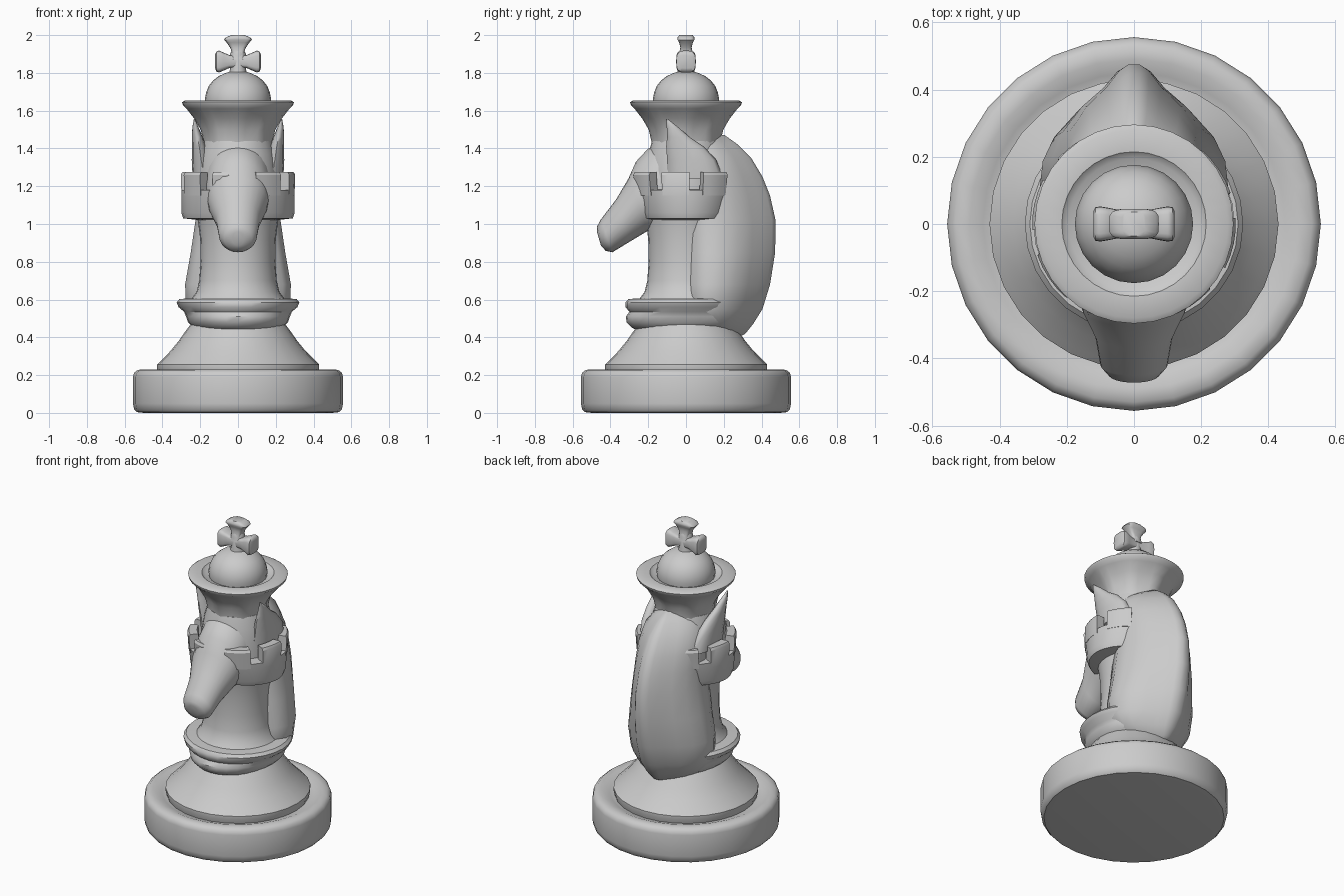
import bpy, bmesh, math
from mathutils import Vector, Matrix

cube = bpy.data.objects.get("Cube")
if cube:
    bpy.data.objects.remove(cube, do_unlink=True)

stone = bpy.data.materials.new("light grey stone")
stone.use_nodes = True
grey = (0.6, 0.6, 0.6, 1)
stone.diffuse_color = grey
stone.node_tree.nodes["Principled BSDF"].inputs["Base Color"].default_value = grey


def loft(name, rings, smooth=40, matrix=Matrix()):
    """Skin a list of equal point rings and cap both ends."""
    bm = bmesh.new()
    rows = [[bm.verts.new(matrix @ Vector(p)) for p in ring] for ring in rings]
    n = len(rows[0])
    for a, b in zip(rows, rows[1:]):
        for i in range(n):
            j = (i + 1) % n
            bm.faces.new((a[i], a[j], b[j], b[i]))
    bm.faces.new(rows[0])
    bm.faces.new(rows[-1])
    bmesh.ops.recalc_face_normals(bm, faces=bm.faces)
    mesh = bpy.data.meshes.new(name)
    bm.to_mesh(mesh)
    bm.free()
    mesh.materials.append(stone)
    obj = bpy.data.objects.new(name, mesh)
    bpy.context.collection.objects.link(obj)
    bpy.ops.object.select_all(action='DESELECT')
    obj.select_set(True)
    bpy.context.view_layer.objects.active = obj
    bpy.ops.object.shade_smooth_by_angle(angle=math.radians(smooth))
    return obj


def oval(rx, ry, z, cx=0, cy=0, n=28, power=1.0, flute=0):
    """Horizontal ring; a low power makes it squarer, flute makes it wavy."""
    pts = []
    for i in range(n):
        a = math.tau * i / n
        c, s = math.cos(a), math.sin(a)
        k = 1 + flute * math.cos(8 * a)
        pts.append((cx + rx * k * math.copysign(abs(c) ** power, c),
                    cy + ry * k * math.copysign(abs(s) ** power, s), z))
    return pts


def lathe(name, profile, n=28, smooth=40):
    return loft(name, [oval(r, r, z, n=n) for r, z in profile], smooth)


# Plinth and flared foot
lathe("base_disc", [(.5, 0), (.535, .004), (.55, .02), (.556, .05), (.556, .19),
                    (.55, .212), (.53, .228), (.49, .23), (.45, .215), (.42, .205)])
lathe("foot", [(.42, .2), (.43, .235), (.43, .255), (.41, .275), (.36, .325),
               (.315, .38), (.28, .43), (.25, .47)])

# Double collar, slightly deeper towards the front
loft("collar", [oval(rx, ry, z) for rx, ry, z in (
    (.2, .24, .43), (.235, .285, .45), (.265, .315, .48), (.275, .318, .51),
    (.285, .3, .535), (.315, .32, .56), (.325, .32, .585), (.31, .305, .603),
    (.22, .22, .608))])

# Neck
lathe("neck", [(.25, .6), (.22, .64), (.205, .7), (.198, .8), (.2, .92),
               (.21, 1.0), (.22, 1.06)])

# Tower ring with merlons
loft("tower_drum", [oval(rx, ry, z) for rx, ry, z in (
    (.2, .19, 1.02), (.29, .235, 1.03), (.3, .25, 1.06), (.3, .28, 1.18),
    (.2, .2, 1.182))], 35)
for k in range(8):
    middle = -11.5 + 45 * k
    rings = []
    for step in range(5):
        a = math.radians(middle - 15 + 7.5 * step)
        c, s = math.cos(a), math.sin(a)
        rings.append([(r * c, r * s * f, z) for r, z, f in (
            (.24, 1.15, .93), (.3, 1.15, .93), (.303, 1.26, .97),
            (.295, 1.275, .97), (.245, 1.275, .97))])
    loft("merlon", rings, 30)

# Core of the skull between tower and crown
lathe("skull_core", [(.22, 1.15), (.215, 1.28), (.2, 1.37), (.18, 1.44)])

# Horse head: stations from muzzle to brow as top point, bottom point, half width
head = []
for ty, tz, by, bz, w in ((-.472, .96, -.45, .885, .03),
                          (-.472, .985, -.425, .858, .075),
                          (-.45, 1.025, -.39, .85, .1),
                          (-.37, 1.13, -.30, .905, .115),
                          (-.305, 1.24, -.2, .965, .155),
                          (-.265, 1.33, -.02, 1.0, .175),
                          (-.2, 1.4, .08, 1.1, .172),
                          (-.1, 1.43, .12, 1.25, .15)):
    top, bottom = Vector((0, ty, tz)), Vector((0, by, bz))
    mid, half = (top + bottom) / 2, (top - bottom) / 2
    head.append([mid + half * math.sin(math.tau * i / 24)
                 + Vector((w * math.cos(math.tau * i / 24), 0, 0)) for i in range(24)])
loft("horse_head", head, 60)

# Mane: lobed cross-section with a narrow ridge along the back
half_section = ((.5, .0), (.85, .08), (1, .25), (.97, .42), (.85, .58),
                (.62, .74), (.36, .86), (.2, .96), (.08, 1.0))
mane = []
for z, w, front, back in ((.395, .07, .17, .27), (.42, .14, .1, .315),
                          (.47, .22, .04, .355), (.55, .275, .0, .405),
                          (.68, .28, .0, .445), (.85, .25, .0, .472),
                          (1.02, .225, .0, .474), (1.15, .215, .0, .445),
                          (1.25, .21, .0, .405), (1.35, .19, .0, .345),
                          (1.42, .14, .0, .275), (1.47, .06, .05, .205)):
    right = [(w * x, front + (back - front) * t, z) for x, t in half_section]
    mane.append(right + [(-x, y, h) for x, y, h in reversed(right)])
loft("mane", mane, 60)

# Ears curving forward to a point
for side, label in ((1, "left_ear"), (-1, "right_ear")):
    loft(label, [oval(rx, ry, z, side * x, y, 12) for z, x, y, rx, ry in (
        (1.24, .18, .05, .06, .15), (1.34, .195, .03, .05, .13),
        (1.41, .205, -.005, .038, .1), (1.46, .215, -.04, .028, .06),
        (1.51, .225, -.07, .017, .032), (1.555, .23, -.1, .004, .005))], 60)

# Fluted crown with dished top and dome
loft("crown", [oval(r, r, z, n=32, flute=f) for r, z, f in (
    (.17, 1.38, 0), (.18, 1.44, .02), (.19, 1.5, .04), (.225, 1.56, .035),
    (.27, 1.61, .01), (.292, 1.63, 0), (.296, 1.645, 0), (.28, 1.655, 0),
    (.215, 1.653, 0), (.195, 1.635, 0), (.1, 1.63, 0))])
lathe("dome", [(.17, 1.62), (.176, 1.66)] +
      [(.172 * math.cos(a), 1.67 + .14 * math.sin(a))
       for a in (.2, .45, .7, .95, 1.2, 1.4, 1.55)], 24, 50)

# Cross with flared arms
lathe("cross_stem", [(.05, 1.78), (.042, 1.82), (.042, 1.9), (.03, 1.925)], 16)
arm = ((.0, .03, .04), (.045, .034, .042), (.075, .047, .048), (.1, .058, .052),
       (.115, .052, .05), (.121, .035, .038))
for turn, label in ((90, "left_cross_arm"), (-90, "right_cross_arm")):
    place = Matrix.Translation((0, 0, 1.86)) @ Matrix.Rotation(math.radians(turn), 4, 'Y')
    loft(label, [oval(rx, ry, d, n=20, power=.5) for d, rx, ry in arm], 50, place)
loft("top_cross_arm", [oval(rx, ry, z, n=20, power=.5) for z, rx, ry in (
    (1.87, .035, .045), (1.91, .032, .035), (1.935, .042, .03), (1.96, .06, .036),
    (1.975, .074, .045), (1.987, .066, .045), (2.0, .035, .036))], 50)
